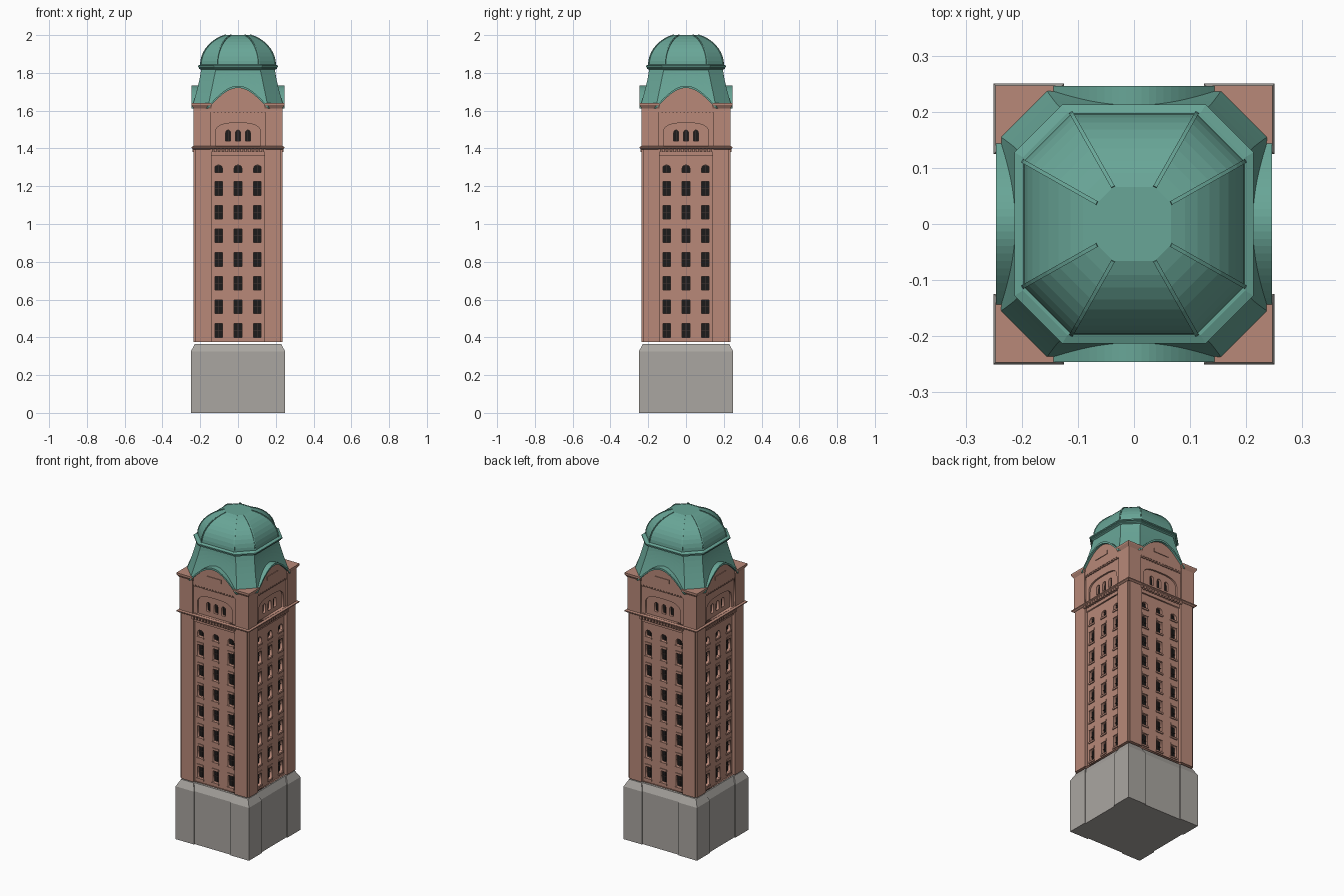
import bpy, bmesh
from math import cos, sin, pi
from mathutils import Matrix, Vector

if "Cube" in bpy.data.objects:
    bpy.data.objects.remove(bpy.data.objects["Cube"])


def material(name, rgb):
    m = bpy.data.materials.new(name)
    m.diffuse_color = (*rgb, 1)
    m.use_nodes = True
    m.node_tree.nodes["Principled BSDF"].inputs["Base Color"].default_value = m.diffuse_color
    return m


RED = material("terracotta", (0.48, 0.25, 0.19))
GREEN = material("copper", (0.14, 0.38, 0.31))
STONE = material("stone", (0.40, 0.38, 0.355))
DARK = material("glass", (0.012, 0.011, 0.011))
FRAME = material("window_frame", (0.06, 0.04, 0.035))


def finish(name, bm, mat, sides=1):
    """Store a bmesh, repeated around the tower on the given number of sides."""
    bmesh.ops.remove_doubles(bm, verts=bm.verts, dist=1e-5)
    bmesh.ops.recalc_face_normals(bm, faces=bm.faces)
    one = bpy.data.meshes.new(name)
    bm.to_mesh(one)
    bm.clear()
    for k in range(sides):
        one.transform(Matrix.Rotation(pi / 2, 4, 'Z'))
        bm.from_mesh(one)
    me = bpy.data.meshes.new(name)
    bm.to_mesh(me)
    bm.free()
    bpy.data.meshes.remove(one)
    me.materials.append(mat)
    ob = bpy.data.objects.new(name, me)
    bpy.context.collection.objects.link(ob)
    return ob


def plate(name, outlines, back, front, mat):
    """Flat wall with holes, from (x, z) outlines, on all four sides."""
    cu = bpy.data.curves.new(name, 'CURVE')
    cu.dimensions, cu.fill_mode = '2D', 'BOTH'
    cu.extrude = (front - back) / 2
    for pts in outlines:
        sp = cu.splines.new('POLY')
        sp.points.add(len(pts) - 1)
        for p, (x, z) in zip(sp.points, pts):
            p.co = (x, z, 0, 1)
        sp.use_cyclic_u = True
    ob = bpy.data.objects.new(name + "_curve", cu)
    bpy.context.collection.objects.link(ob)
    dg = bpy.context.evaluated_depsgraph_get()
    me = bpy.data.meshes.new_from_object(ob.evaluated_get(dg))
    me.transform(Matrix.Translation((0, -(front + back) / 2, 0)) @ Matrix.Rotation(pi / 2, 4, 'X'))
    bpy.data.objects.remove(ob)
    bm = bmesh.new()
    bm.from_mesh(me)
    return finish(name, bm, mat, 4)


def boxes(name, specs, mat):
    """Boxes (x0, x1, back, front, z0, z1) on all four sides."""
    bm = bmesh.new()
    for x0, x1, d0, d1, z0, z1 in specs:
        m = Matrix.Translation(((x0 + x1) / 2, -(d0 + d1) / 2, (z0 + z1) / 2))
        bmesh.ops.create_cube(bm, size=1, matrix=m @ Matrix.Diagonal((x1 - x0, d1 - d0, z1 - z0, 1)))
    return finish(name, bm, mat, 4)


def loft(name, rings, mat, sides=1):
    """Skin a stack of equal-length point rings and cap both ends."""
    bm = bmesh.new()
    vs = [[bm.verts.new(p) for p in r] for r in rings]
    n = len(vs[0])
    for a, b in zip(vs, vs[1:]):
        for i in range(n):
            bm.faces.new((a[i], a[(i + 1) % n], b[(i + 1) % n], b[i]))
    bm.faces.new(vs[0][::-1])
    bm.faces.new(vs[-1])
    return finish(name, bm, mat, sides)


def octagon(h, w, z):
    return [Matrix.Rotation(k * pi / 2, 3, 'Z') @ Vector((x, -h, z)) for k in range(4) for x in (-w, w)]


def rect(x0, x1, z0, z1):
    return [(x0, z0), (x1, z0), (x1, z1), (x0, z1)]


def arched(cx, w, z0, spring, rise, power=1.0, n=12):
    top = []
    for i in range(n + 1):
        c, s = cos(pi * i / n), sin(pi * i / n)
        top.append((cx + w * abs(c) ** power * (1 if c > 0 else -1), spring + rise * abs(s) ** power))
    return [(cx - w, z0), (cx + w, z0)] + top


def square(a, b, z):
    return [(a, a, z), (b, a, z), (b, b, z), (a, b, z)]


def pier(z):
    return [(x, y, z) for x, y in ((.14, .14), (.235, .14), (.235, .225), (.225, .225), (.225, .235), (.14, .235))]


# Stone base with four heavier corner blocks
loft("base_core", [octagon(.243, .242, 0), octagon(.243, .242, .325), octagon(.223, .222, .366)], STONE)
loft("base_corner_blocks", [square(.125, .25, 0), square(.125, .25, .325), square(.143, .228, .366)], STONE, 4)

# Shaft: corner piers, dark interior, pierced walls
loft("shaft_corner_piers", [pier(.375), pier(1.40)], RED, 4)
loft("window_glass", [octagon(.2, .199, .38), octagon(.2, .199, 1.6)], DARK)
cols = (-.103, 0, .103)
rows = [.4 + .1253 * i for i in range(7)]
holes = [rect(x - .02, x + .02, z, z + .072) for x in cols for z in rows]
holes += [arched(x, .02, 1.272, 1.295, .017) for x in cols]
plate("shaft_walls", [rect(-.157, .157, .375, 1.38)] + holes, .198, .217, RED)
plate("shaft_panel_border", [rect(-.157, .157, .375, 1.38), rect(-.145, .145, .376, 1.36)], .21, .226, RED)
loft("shaft_panel_cove", [octagon(.216, .156, 1.36), octagon(.234, .156, 1.40)], RED)

# Window trim
trim, bars = [], []
for x in cols:
    for z in rows + [1.272]:
        trim.append((x - .024, x + .024, .21, .223, z - .01, z))
        top = z + (.072 if z < 1.25 else .04)
        bars.append((x - .0015, x + .0015, .198, .206, z, top))
        bars.append((x - .02, x + .02, .198, .206, z + .035, z + .038))
        if z < 1.25:
            trim.append((x - .021, x + .021, .21, .221, top, top + .014))
boxes("window_sills_and_lintels", trim, RED)
boxes("window_bars", bars, FRAME)

# Middle cornice with dentils
loft("middle_cornice", [octagon(.236, .236, 1.395), octagon(.246, .246, 1.402),
                        octagon(.246, .246, 1.408), octagon(.236, .236, 1.412)], RED)
boxes("cornice_dentils", [(x - .006, x + .006, .22, .242, 1.38, 1.397)
                          for x in (-.14 + .02 * i for i in range(15))], RED)

# Belfry storey: layered recesses around three arched openings, with curved gables
HALF, FOOT, N = .158, 1.612, 24


def gable(u):
    return FOOT + .108 * cos(pi * u / 2)


us = [1 - 2 * i / N for i in range(N + 1)]
outline = [(-HALF, 1.40), (HALF, 1.40)] + [(HALF * u, gable(u)) for u in us]
plate("belfry_gable_walls", [outline, rect(-.145, .145, 1.413, 1.59)], .2, .233, RED)
plate("belfry_arch_surround", [rect(-.146, .146, 1.405, 1.6), arched(0, .12, 1.413, 1.475, .06, .7, 24)],
      .2, .225, RED)
slots = [arched(x, .013, 1.44, 1.483, .014) for x in (-.052, 0, .052)]
plate("belfry_window_wall", [rect(-.125, .125, 1.405, 1.55)] + slots, .198, .215, RED)
boxes("belfry_window_bars", [(x - .0015, x + .0015, .198, .205, 1.44, 1.496) for x in (-.052, 0, .052)], FRAME)
boxes("belfry_dentils", [(x - .006, x + .006, .22, .232, 1.58, 1.592)
                         for x in (-.136 + .0194 * i for i in range(15))], RED)
boxes("gable_plaques", [(-.05, .05, .225, .237, 1.645, 1.668)], RED)
loft("belfry_corner_piers", [square(.145, .235, 1.41), square(.145, .235, 1.615)], RED, 4)
loft("belfry_corner_caps", [square(.14, .235, 1.612), square(.14, .247, 1.63), square(.14, .247, 1.64)], RED, 4)

# Lower roof: concave skirt that lifts into a hood above each gable
TOP = 1.822


def skirt(z):
    return .195 + .05 * max(0, (TOP - z) / (TOP - FOOT)) ** 1.3


bm = bmesh.new()
grid = []
for u in us:
    g = gable(u)
    col = [(u * HALF, -.2, g), (u * HALF, -.246, g), (u * HALF, -.246, g + .012)]
    for j in range(7):
        t = j / 6
        z = g + .012 + (TOP - g - .012) * t
        col.append((u * (HALF + (.117 - HALF) * t), -skirt(z), z))
    grid.append([bm.verts.new(p) for p in col])
for a, b in zip(grid, grid[1:]):
    for j in range(len(a) - 1):
        bm.faces.new((a[j], a[j + 1], b[j + 1], b[j]))
# diagonal face reaching the next side
edge = grid[0]
nxt = [bm.verts.new(Matrix.Rotation(pi / 2, 3, 'Z') @ v.co) for v in grid[-1]]
for j in range(1, len(edge) - 1):
    bm.faces.new((edge[j], nxt[j], nxt[j + 1], edge[j + 1]))
finish("lower_roof", bm, GREEN, 4)

# Ring moulding and dome
loft("roof_ring", [octagon(h, h * .6, z) for h, z in
                   ((.193, 1.815), (.206, 1.822), (.206, 1.828), (.213, 1.831), (.213, 1.838), (.198, 1.844))], GREEN)
dome = []
for i in range(10):
    a = 1.23 * i / 9
    h = .197 * cos(a)
    dome.append(octagon(h, h * .565, 1.84 + .16 * sin(a) / sin(1.23)))
loft("dome", dome, GREEN)

# Ribs along the dome edges
bm = bmesh.new()
for k in (0, 1):
    strips = []
    for ring in dome:
        p = ring[k]
        out = Vector((p.x, p.y, (p.z - 1.82) * 1.1)).normalized()
        side = Vector((-p.y, p.x, 0)).normalized() * .0035
        strips.append([bm.verts.new(q) for q in (p - side - out * .004, p - side + out * .003,
                                                 p + side + out * .003, p + side - out * .004)])
    for a, b in zip(strips, strips[1:]):
        for i in range(4):
            bm.faces.new((a[i], a[(i + 1) % 4], b[(i + 1) % 4], b[i]))
    bm.faces.new(strips[0][::-1])
    bm.faces.new(strips[-1])
finish("dome_ribs", bm, GREEN, 4)
